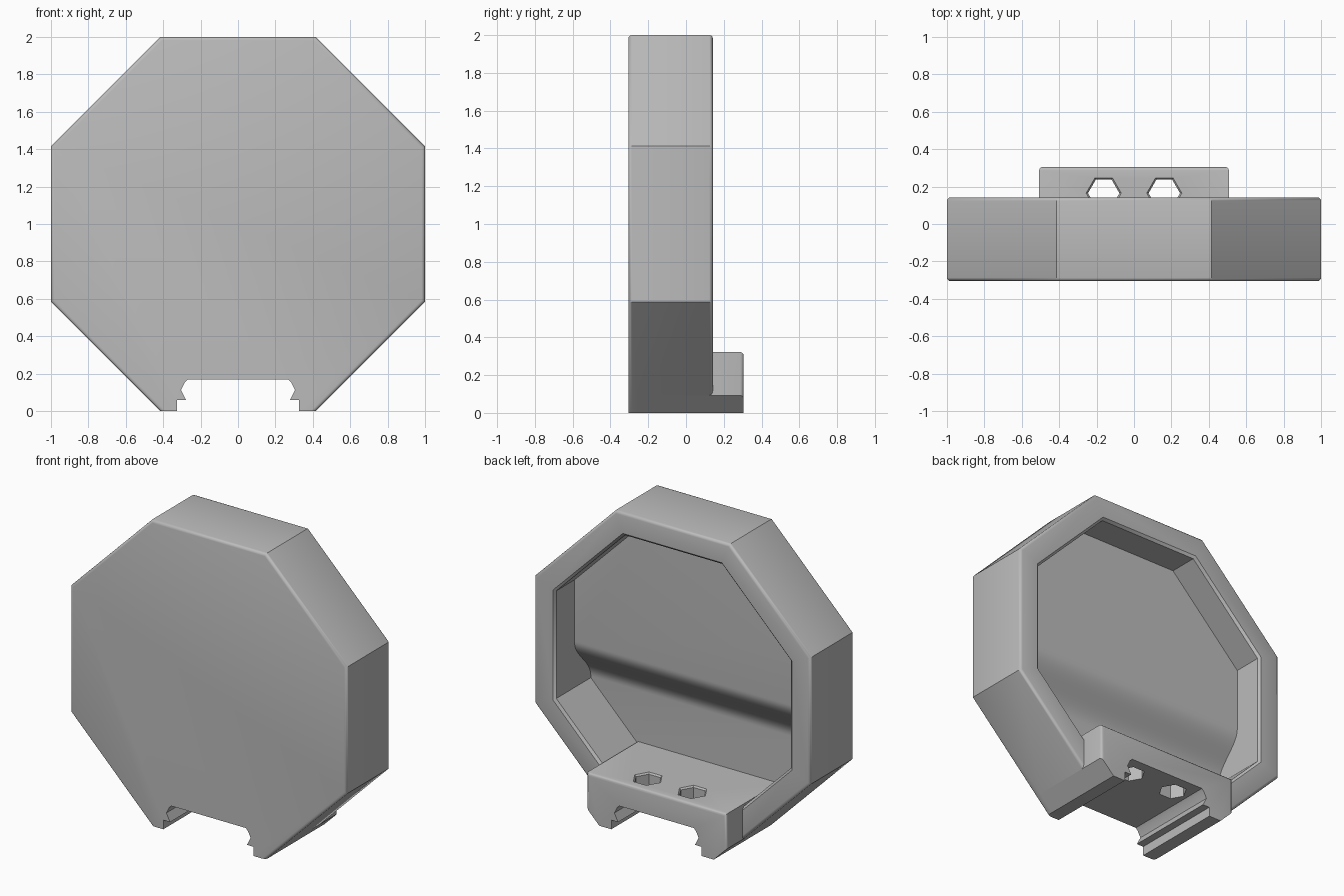
import bpy, bmesh, math
from mathutils import Vector

if "Cube" in bpy.data.objects:
    bpy.data.objects.remove(bpy.data.objects["Cube"])

grey = bpy.data.materials.new("plain_grey")
grey.use_nodes = True
COLOUR = (0.5, 0.5, 0.5, 1)
grey.diffuse_color = COLOUR
grey.node_tree.nodes["Principled BSDF"].inputs["Base Color"].default_value = COLOUR

# Each axis maps a profile point (u, v) and a distance to a position
PLACE = {"x": lambda u, v, d: (d, u, v),
         "y": lambda u, v, d: (u, d, v),
         "z": lambda u, v, d: (u, v, d)}


def loft(name, axis, start, end, d0, d1, bevel=None, width=0.018):
    """Join two matching outlines into a solid; bevel the edges a rule picks."""
    bm = bmesh.new()
    a = [bm.verts.new(PLACE[axis](u, v, d0)) for u, v in start]
    b = [bm.verts.new(PLACE[axis](u, v, d1)) for u, v in end]
    n = len(a)
    bm.faces.new(a)
    bm.faces.new(b[::-1])
    for i in range(n):
        j = (i + 1) % n
        bm.faces.new((a[i], b[i], b[j], a[j]))
    bmesh.ops.recalc_face_normals(bm, faces=bm.faces[:])
    if bevel:
        edges = [e for e in bm.edges if bevel(*(v.co for v in e.verts))]
        bmesh.ops.bevel(bm, geom=edges, offset=width, segments=3,
                        profile=0.5, affect="EDGES")
    mesh = bpy.data.meshes.new(name)
    bm.to_mesh(mesh)
    bm.free()
    mesh.materials.append(grey)
    obj = bpy.data.objects.new(name, mesh)
    bpy.context.collection.objects.link(obj)
    return obj


def prism(name, axis, outline, d0, d1, **kw):
    return loft(name, axis, outline, outline, d0, d1, **kw)


def combine(target, tool, operation):
    """Apply a boolean and discard the tool."""
    mod = target.modifiers.new(operation, "BOOLEAN")
    mod.operation, mod.object, mod.solver = operation, tool, "EXACT"
    bpy.context.view_layer.objects.active = target
    bpy.ops.object.modifier_apply(modifier=mod.name)
    bpy.data.objects.remove(tool)


def polygon(sides, radius, cx, cy, turn=0):
    return [(cx + radius * math.cos(math.tau * i / sides + turn),
             cy + radius * math.sin(math.tau * i / sides + turn))
            for i in range(sides)]


def octagon(apothem):
    return polygon(8, apothem / math.cos(math.pi / 8), 0, 1, math.pi / 8)


def mirrored(half):
    return half + [(-u, v) for u, v in reversed(half)]


FRONT, RIM, BACK = -0.305, 0.142, 0.305

# Octagonal body, rounded round both faces except along the base
body = prism("octagonal_cover", "y", octagon(1), FRONT, RIM,
             bevel=lambda p, q: abs(p.y - q.y) < 0.01 and max(p.z, q.z) > 0.01)

# Recess: thin plate at the bottom blending into a thicker plate above
LOW, HIGH = -0.23, -0.06
curve = []
for i in range(17):
    t = i / 16
    curve.append((LOW + (HIGH - LOW) * (1 - math.cos(math.pi * t)) / 2, 0.66 + 0.29 * t))
stepped = [(0.4, 0), (LOW, 0)] + curve + [(HIGH, 2), (0.4, 2)]
recess = prism("recess_cutter", "y", octagon(0.85), -0.28, 0.3)
combine(recess, prism("step_cutter", "x", stepped, -1, 1), "INTERSECT")
combine(body, recess, "DIFFERENCE")
combine(body, loft("rim_cutter", "y", octagon(0.85), octagon(0.88), RIM - 0.015, RIM + 0.015),
        "DIFFERENCE")

# Mounting block across the base, its lower corners following the octagon
corner = math.tan(math.pi / 8)
side = 0.507
block = prism("mount_block", "y", mirrored([(corner, 0), (side, side - corner), (side, 0.322)]),
              -0.26, BACK,
              bevel=lambda p, q: min(p.y, q.y) > 0.3 and min(p.z, q.z) > 0.09)
combine(body, block, "UNION")

# Rail slot through the whole depth
slot = [(0.327, -0.1), (0.327, 0.06), (0.278, 0.06), (0.305, 0.113), (0.285, 0.152), (0.27, 0.168)]
combine(body, prism("slot_cutter", "y", mirrored(slot), -0.5, 0.5), "DIFFERENCE")

# Two hexagonal bolt holes with a chamfered mouth
for x in (-0.162, 0.162):
    hexagon = polygon(6, 0.084, x, 0.165)
    combine(body, prism("hole_cutter", "z", hexagon, 0.1, 0.4), "DIFFERENCE")
    combine(body, loft("mouth_cutter", "z", hexagon, polygon(6, 0.104, x, 0.165), 0.312, 0.332),
            "DIFFERENCE")

bpy.ops.object.select_all(action="DESELECT")
body.select_set(True)
bpy.context.view_layer.objects.active = body
bpy.ops.object.shade_smooth_by_angle(angle=math.radians(35))
